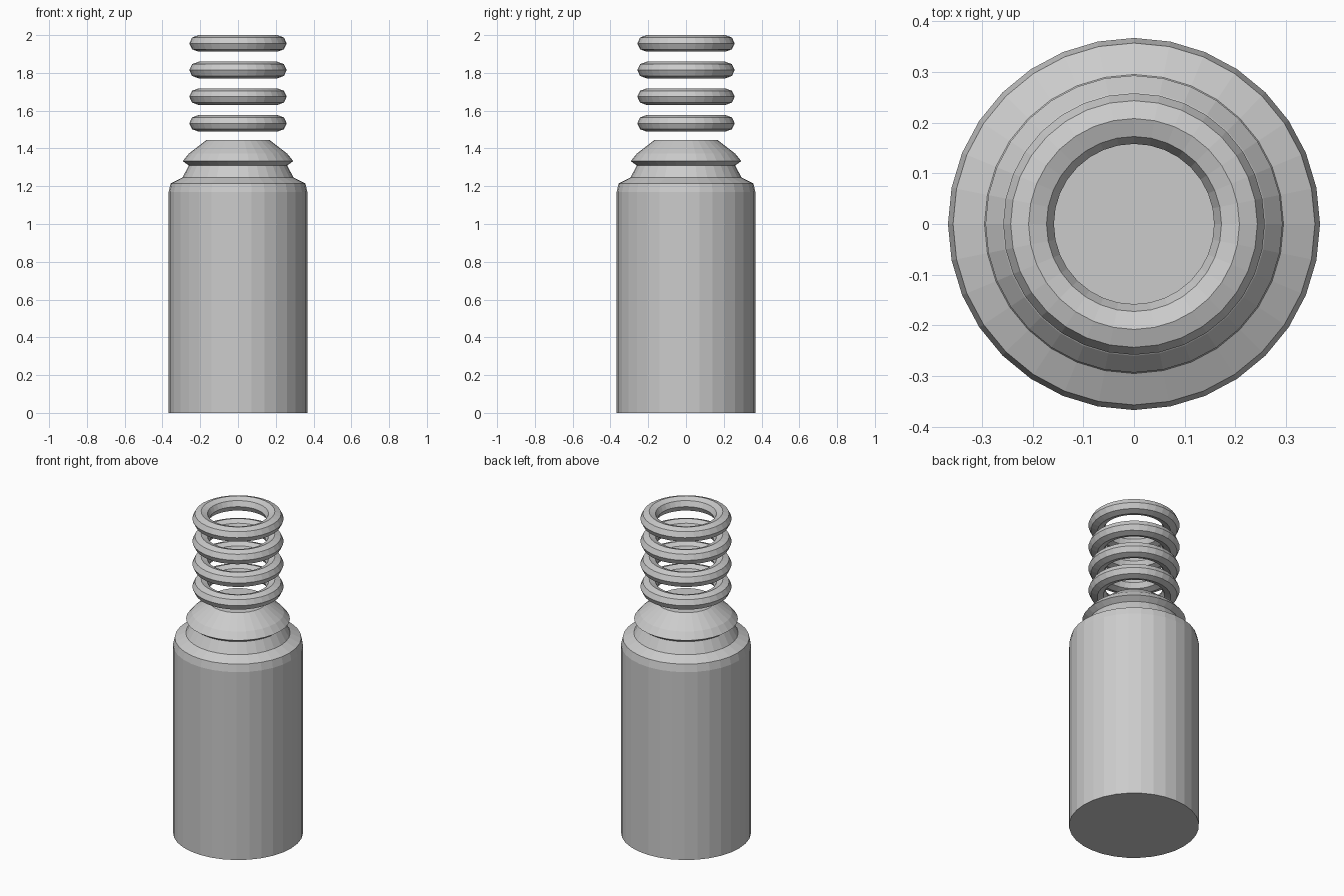
import bpy, bmesh
from math import cos, sin, tau

if "Cube" in bpy.data.objects:
    bpy.data.objects.remove(bpy.data.objects["Cube"])

SIDES = 32


def lathe(name, profile, closed=False):
    """Revolve an (r, z) profile around z; open profiles are capped at both ends."""
    bm = bmesh.new()
    rings = [[bm.verts.new((r * cos(tau * i / SIDES), r * sin(tau * i / SIDES), z))
              for i in range(SIDES)] for r, z in profile]
    pairs = list(zip(rings, rings[1:]))
    if closed:
        pairs.append((rings[-1], rings[0]))
    else:
        bm.faces.new(rings[0][::-1])
        bm.faces.new(rings[-1])
    for a, b in pairs:
        for i in range(SIDES):
            j = (i + 1) % SIDES
            bm.faces.new((a[i], a[j], b[j], b[i]))
    bmesh.ops.recalc_face_normals(bm, faces=bm.faces)
    mesh = bpy.data.meshes.new(name)
    bm.to_mesh(mesh)
    bm.free()
    obj = bpy.data.objects.new(name, mesh)
    bpy.context.collection.objects.link(obj)
    return obj


# Cylindrical body with shoulder, pinched neck and flared collar
lathe("body", [
    (0.367, 0.0), (0.367, 1.17), (0.357, 1.215), (0.295, 1.245),
    (0.26, 1.31), (0.293, 1.333), (0.26, 1.373), (0.165, 1.446),
])

# Stack of separate spring coils, slightly flattened octagonal section
for k in range(4):
    zc = 1.533 + 0.141 * k
    section = [(0.208 + 0.05 * cos(tau * i / 8), zc + 0.044 * sin(tau * i / 8))
               for i in range(8)]
    lathe(f"spring_coil_{k + 1}", section, closed=True)
